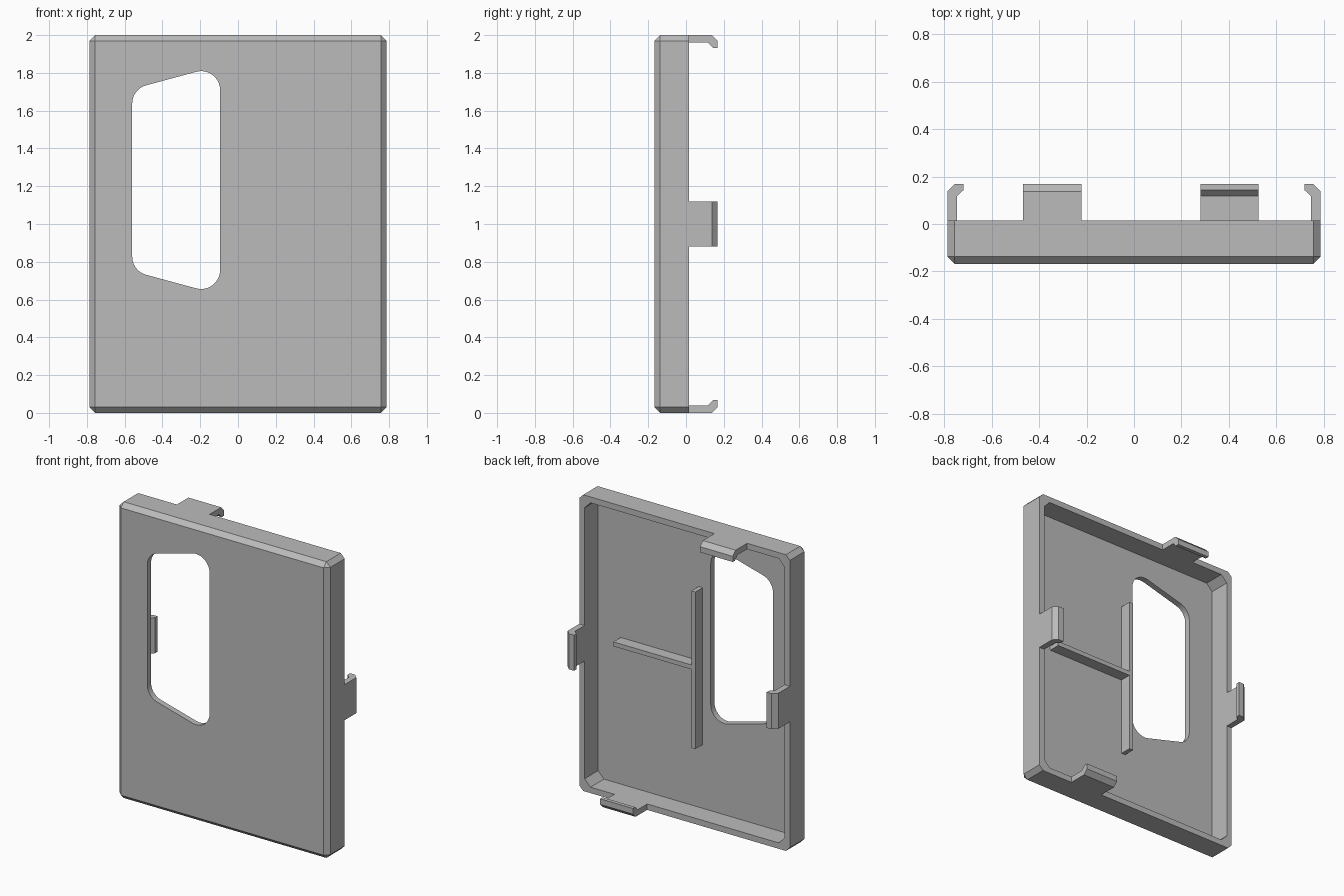
import bpy, bmesh, math
from mathutils import Vector

if "Cube" in bpy.data.objects:
    bpy.data.objects.remove(bpy.data.objects["Cube"], do_unlink=True)

HALF_W, HEIGHT = 0.787, 2.0
FRONT, RIM, BACK = -0.168, 0.015, 0.168
WALL, CHAMFER = 0.04, 0.03
FLOOR = FRONT + WALL

grey = bpy.data.materials.new("plain grey")
grey.use_nodes = True
GREY = (0.5, 0.5, 0.5, 1)
grey.diffuse_color = GREY
grey.node_tree.nodes["Principled BSDF"].inputs["Base Color"].default_value = GREY


def finish(name, bm):
    bmesh.ops.recalc_face_normals(bm, faces=bm.faces[:])
    mesh = bpy.data.meshes.new(name)
    bm.to_mesh(mesh)
    bm.free()
    mesh.materials.append(grey)
    obj = bpy.data.objects.new(name, mesh)
    bpy.context.scene.collection.objects.link(obj)
    return obj


def box(name, lo, hi, bevel=0, bevel_rule=None):
    bm = bmesh.new()
    bmesh.ops.create_cube(bm, size=1)
    for v in bm.verts:
        v.co = [(l + h) / 2 + c * (h - l) for l, h, c in zip(lo, hi, v.co)]
    if bevel:
        edges = [e for e in bm.edges if bevel_rule(e)]
        bmesh.ops.bevel(bm, geom=edges, offset=bevel, segments=1,
                        profile=0.5, affect='EDGES')
    return finish(name, bm)


def prism(name, points, sweep):
    """Extrude a closed outline of 3D points along a vector."""
    bm = bmesh.new()
    face = bm.faces.new([bm.verts.new(p) for p in points])
    ext = bmesh.ops.extrude_face_region(bm, geom=[face])
    moved = [v for v in ext["geom"] if isinstance(v, bmesh.types.BMVert)]
    bmesh.ops.translate(bm, verts=moved, vec=sweep)
    return finish(name, bm)


def rounded(corners, radius, steps=10):
    """Outline with every corner replaced by a circular arc."""
    out = []
    for i, c in enumerate(corners):
        p = Vector(c)
        a = (Vector(corners[i - 1]) - p).normalized()
        b = (Vector(corners[(i + 1) % len(corners)]) - p).normalized()
        half = a.angle(b) / 2
        centre = p + (a + b).normalized() * radius / math.sin(half)
        start = p + a * radius / math.tan(half) - centre
        end = p + b * radius / math.tan(half) - centre
        sweep = math.pi - 2 * half
        for k in range(steps + 1):
            t = k / steps
            arc = (start * math.sin((1 - t) * sweep) + end * math.sin(t * sweep)) / math.sin(sweep)
            out.append(centre + arc)
    return out


def depth_edge(e):
    return abs(e.verts[0].co.y - e.verts[1].co.y) > 0.01


def not_on_rim(e):
    return any(v.co.y < 0 for v in e.verts)


# Cover plate with chamfered front and corners
cover = box("cover_shell", (-HALF_W, FRONT, 0), (HALF_W, RIM, HEIGHT),
            CHAMFER, not_on_rim)

# Hollow back and window opening
cavity = box("cavity_cutter", (-HALF_W + WALL, FLOOR, WALL),
             (HALF_W - WALL, 0.3, HEIGHT - WALL), 0.045, depth_edge)
window_corners = [(-0.56, 0.751), (-0.095, 0.625), (-0.095, 1.84), (-0.56, 1.714)]
window = prism("window_cutter",
               [(p.x, -0.3, p.y) for p in rounded(window_corners, 0.1)], (0, 0.6, 0))

for cutter in (cavity, window):
    mod = cover.modifiers.new(cutter.name, 'BOOLEAN')
    mod.operation = 'DIFFERENCE'
    mod.solver = 'EXACT'
    mod.object = cutter
bpy.context.view_layer.update()
cut_mesh = bpy.data.meshes.new_from_object(
    cover.evaluated_get(bpy.context.evaluated_depsgraph_get()))
cover.modifiers.clear()
cover.data = cut_mesh
for cutter in (cavity, window):
    bpy.data.objects.remove(cutter, do_unlink=True)

# Stiffening ribs on the inner floor
RIB_BACK = -0.05
box("upright_rib", (-0.035, FLOOR, 0.47), (-0.005, RIB_BACK, 1.53))
box("cross_rib", (-0.005, FLOOR, 1.0), (0.578, RIB_BACK, 1.03))

# Snap hooks: (distance inward from outer face, y)
hook = [(0, RIM), (0, BACK - CHAMFER), (CHAMFER, BACK), (0.068, BACK),
        (0.068, 0.143), (WALL, 0.117), (WALL, RIM)]
for name, side in (("left_hook", 1), ("right_hook", -1)):
    prism(name, [(side * (HALF_W - d), y, 0.88) for d, y in hook], (0, 0, 0.24))
prism("top_hook", [(-0.467, y, HEIGHT - d) for d, y in hook], (0.245, 0, 0))
prism("bottom_hook", [(0.28, y, d) for d, y in hook], (0.245, 0, 0))
